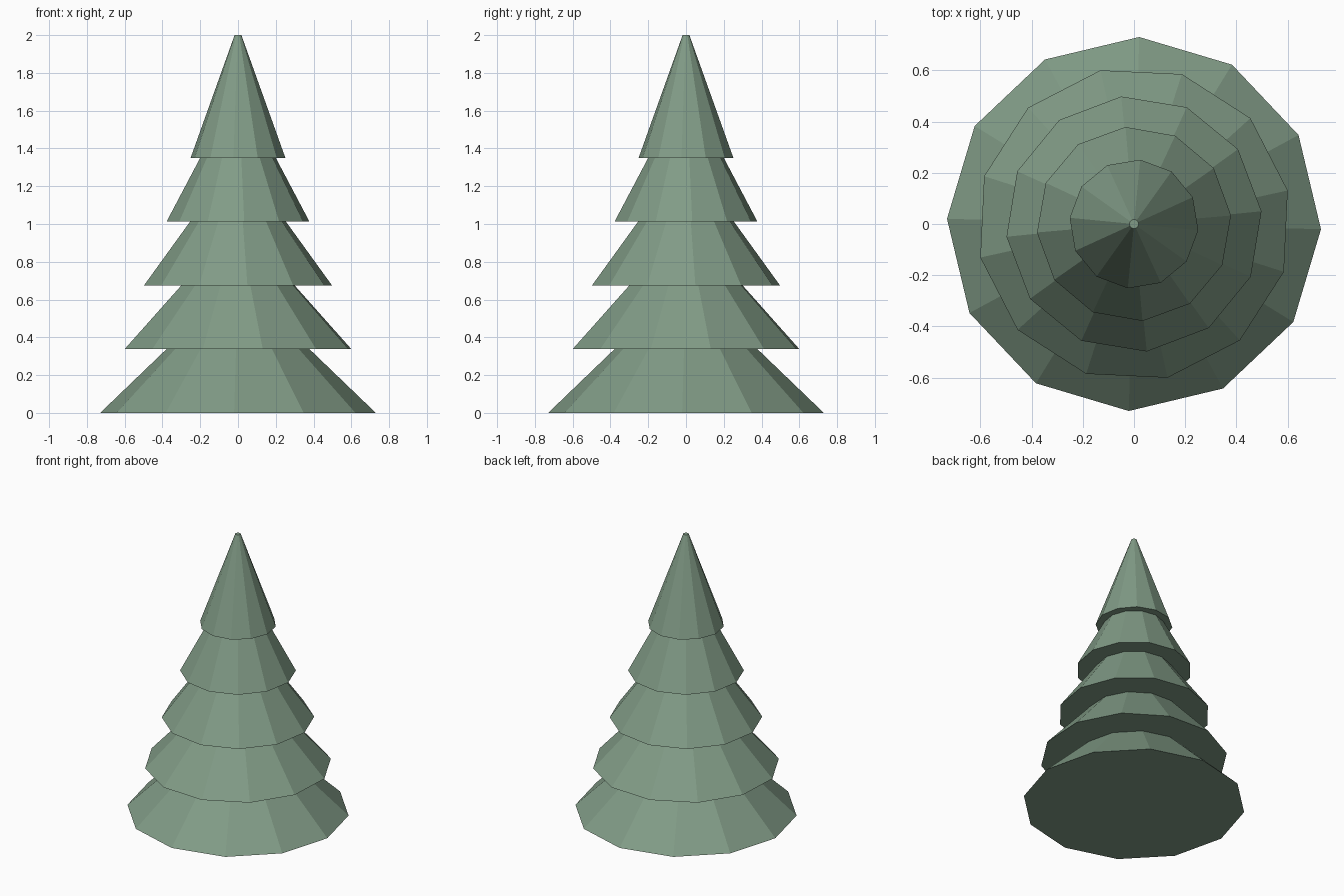
import bpy, bmesh
from math import cos, sin, radians

if "Cube" in bpy.data.objects:
    bpy.data.objects.remove(bpy.data.objects["Cube"])

SIDES = 12

green = bpy.data.materials.new("needle_green")
green.diffuse_color = (0.22, 0.33, 0.24, 1)
green.use_nodes = True
green.node_tree.nodes["Principled BSDF"].inputs["Base Color"].default_value = green.diffuse_color


def tier(name, z0, z1, r0, r1, turn):
    """Closed low-poly frustum, turned a few degrees about z."""
    bm = bmesh.new()
    rings = []
    for z, r in ((z0, r0), (z1, r1)):
        rings.append([bm.verts.new((r * cos(radians(turn + 360 * i / SIDES)),
                                    r * sin(radians(turn + 360 * i / SIDES)), z))
                      for i in range(SIDES)])
    low, high = rings
    for i in range(SIDES):
        j = (i + 1) % SIDES
        bm.faces.new((low[i], low[j], high[j], high[i]))
    bm.faces.new(low[::-1])
    bm.faces.new(high)
    mesh = bpy.data.meshes.new(name)
    bm.to_mesh(mesh)
    bm.free()
    mesh.materials.append(green)
    obj = bpy.data.objects.new(name, mesh)
    bpy.context.collection.objects.link(obj)


# Branch tiers from bottom to top; each tucks slightly into the next
# (base z, top z, base radius, top radius, turn in degrees)
TIERS = [
    (0.000, 0.37, 0.730, 0.345, -1.6),
    (0.338, 0.71, 0.614, 0.275, 12.3),
    (0.675, 1.04, 0.500, 0.235, 5.7),
    (1.012, 1.38, 0.380, 0.185, 5.0),
    (1.350, 2.00, 0.252, 0.018, -5.5),
]
for n, t in enumerate(TIERS, 1):
    tier(f"branch_tier_{n}", *t)
